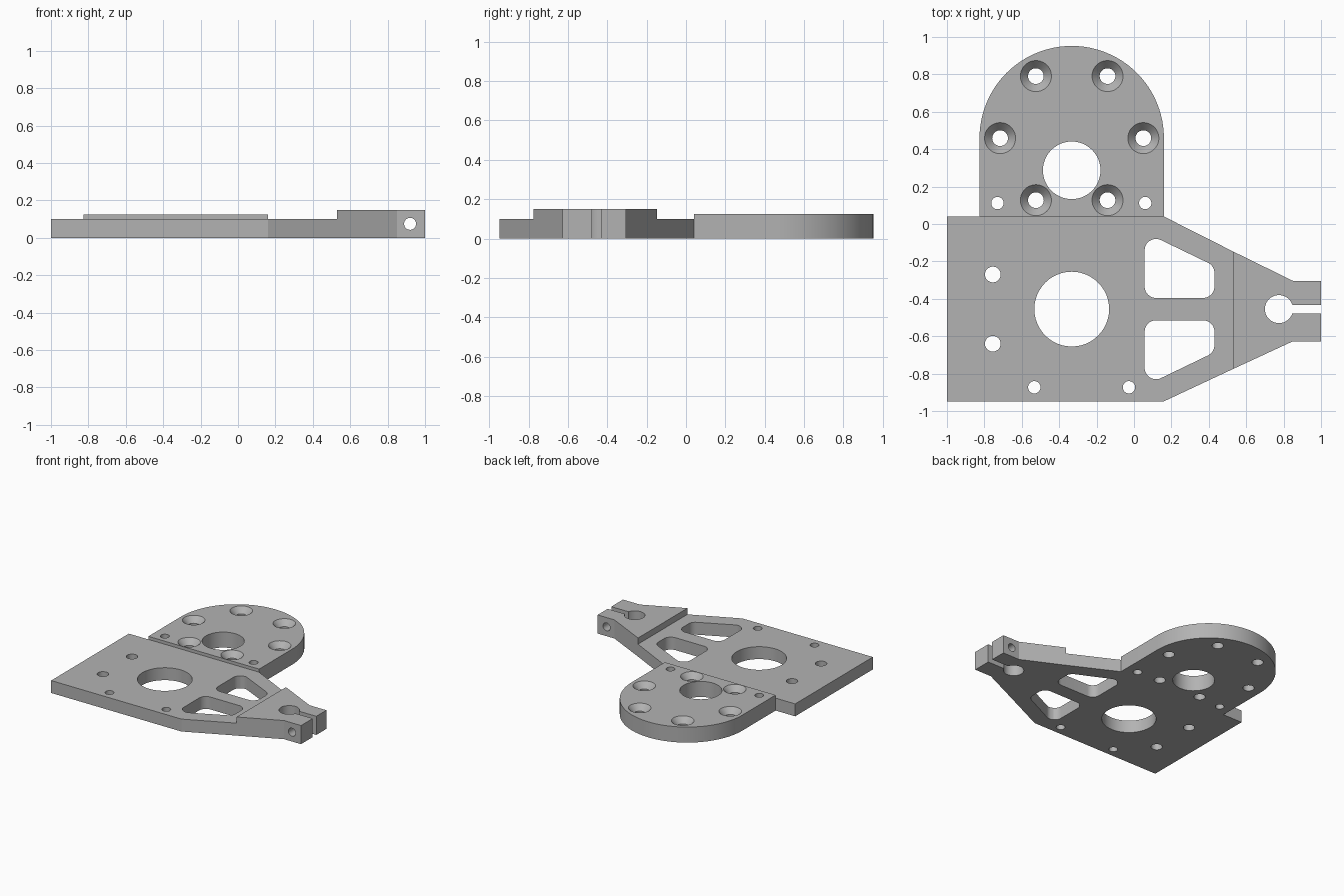
import bpy, bmesh, math
from mathutils import Vector, Matrix

if "Cube" in bpy.data.objects:
    bpy.data.objects.remove(bpy.data.objects["Cube"], do_unlink=True)

grey = bpy.data.materials.new("machined grey")
grey.use_nodes = True
colour = (0.45, 0.45, 0.45, 1)
grey.diffuse_color = colour
grey.node_tree.nodes["Principled BSDF"].inputs["Base Color"].default_value = colour


def make_object(name, bm):
    bmesh.ops.recalc_face_normals(bm, faces=bm.faces)
    mesh = bpy.data.meshes.new(name)
    bm.to_mesh(mesh)
    bm.free()
    mesh.materials.append(grey)
    obj = bpy.data.objects.new(name, mesh)
    bpy.context.collection.objects.link(obj)
    return obj


def prism(name, outline, z0, z1):
    bm = bmesh.new()
    face = bm.faces.new([bm.verts.new((x, y, z0)) for x, y in outline])
    up = bmesh.ops.extrude_face_region(bm, geom=[face])["geom"]
    bmesh.ops.translate(bm, vec=(0, 0, z1 - z0),
                        verts=[v for v in up if isinstance(v, bmesh.types.BMVert)])
    return make_object(name, bm)


def cone(name, centre, r1, r2, depth, along_y=False):
    bm = bmesh.new()
    turn = Matrix.Rotation(math.pi / 2, 4, "X") if along_y else Matrix()
    bmesh.ops.create_cone(bm, cap_ends=True, segments=48, radius1=r1, radius2=r2,
                          depth=depth, matrix=Matrix.Translation(centre) @ turn)
    return make_object(name, bm)


def rounded(corners, radius, steps=8):
    """Replace every corner of a convex outline with a tangent arc."""
    points = []
    for i, corner in enumerate(corners):
        p = Vector(corner)
        a = (Vector(corners[i - 1]) - p).normalized()
        b = (Vector(corners[(i + 1) % len(corners)]) - p).normalized()
        half = a.angle(b) / 2
        centre = p + (a + b).normalized() * radius / math.sin(half)
        start = p + a * radius / math.tan(half) - centre
        end = p + b * radius / math.tan(half) - centre
        for s in range(steps + 1):
            points.append(centre + start.lerp(end, s / steps).normalized() * radius)
    return points


def boolean(target, tool, operation):
    mod = target.modifiers.new("join or cut", "BOOLEAN")
    mod.object, mod.operation, mod.solver = tool, operation, "EXACT"
    bpy.context.view_layer.objects.active = target
    bpy.ops.object.modifier_apply(modifier=mod.name)
    bpy.data.objects.remove(tool, do_unlink=True)


def drill(x, y, r):
    boolean(bracket, cone("drill", (x, y, 0.1), r, r, 0.5), "DIFFERENCE")


# Base plate, tapering towards the clamp
step_x, mid_y, hub_x = 0.53, -0.455, -0.333
bracket = prism("mounting_bracket", [(-1, -0.948), (0.16, -0.948), (step_x, -0.775),
                (step_x, -0.147), (0.16, 0.04), (-1, 0.04)], 0, 0.1)

# Thicker clamp end
boolean(bracket, prism("clamp_end", [(step_x, -0.775), (0.85, -0.627), (1, -0.627),
        (1, -0.304), (0.85, -0.304), (step_x, -0.147)], 0, 0.15), "UNION")

# Round motor plate
arc_y, arc_r = 0.459, 0.493
outline = [(hub_x - arc_r, 0.04), (hub_x + arc_r, 0.04)]
outline += [(hub_x + arc_r * math.cos(math.pi * i / 48),
             arc_y + arc_r * math.sin(math.pi * i / 48)) for i in range(49)]
boolean(bracket, prism("motor_plate", outline, 0, 0.125), "UNION")

# Large bores and small fixing holes
for x, y, r in [(hub_x, mid_y, 0.2), (hub_x, 0.287, 0.154),
                (-0.755, -0.27, 0.042), (-0.755, -0.64, 0.042),
                (-0.533, -0.873, 0.033), (-0.027, -0.873, 0.033),
                (-0.73, 0.112, 0.033), (0.06, 0.112, 0.033)]:
    drill(x, y, r)

# Ring of six countersunk holes
for i in range(6):
    x = hub_x + 0.383 * math.cos(i * math.pi / 3)
    y = arc_y + 0.383 * math.sin(i * math.pi / 3)
    drill(x, y, 0.042)
    boolean(bracket, cone("countersink", (x, y, 0.1075), 0.042, 0.092, 0.055), "DIFFERENCE")

# Mirrored lightening windows
for side in (1, -1):
    corners = [(0.057, mid_y + side * 0.06), (0.43, mid_y + side * 0.06),
               (0.43, mid_y + side * 0.231), (0.057, mid_y + side * 0.411)]
    boolean(bracket, prism("window", rounded(corners, 0.06), -0.1, 0.3), "DIFFERENCE")

# Clamp bore, slot and cross bolt hole
drill(0.775, mid_y, 0.075)
boolean(bracket, prism("slot", [(0.8, mid_y - 0.023), (1.1, mid_y - 0.023),
        (1.1, mid_y + 0.023), (0.8, mid_y + 0.023)], -0.1, 0.3), "DIFFERENCE")
boolean(bracket, cone("cross_bolt", (0.92, mid_y, 0.075), 0.032, 0.032, 0.6, True), "DIFFERENCE")

# Smooth curved walls, keep machined edges crisp
bpy.ops.object.select_all(action="DESELECT")
bracket.select_set(True)
bpy.context.view_layer.objects.active = bracket
bpy.ops.object.shade_smooth_by_angle(angle=math.radians(20))
